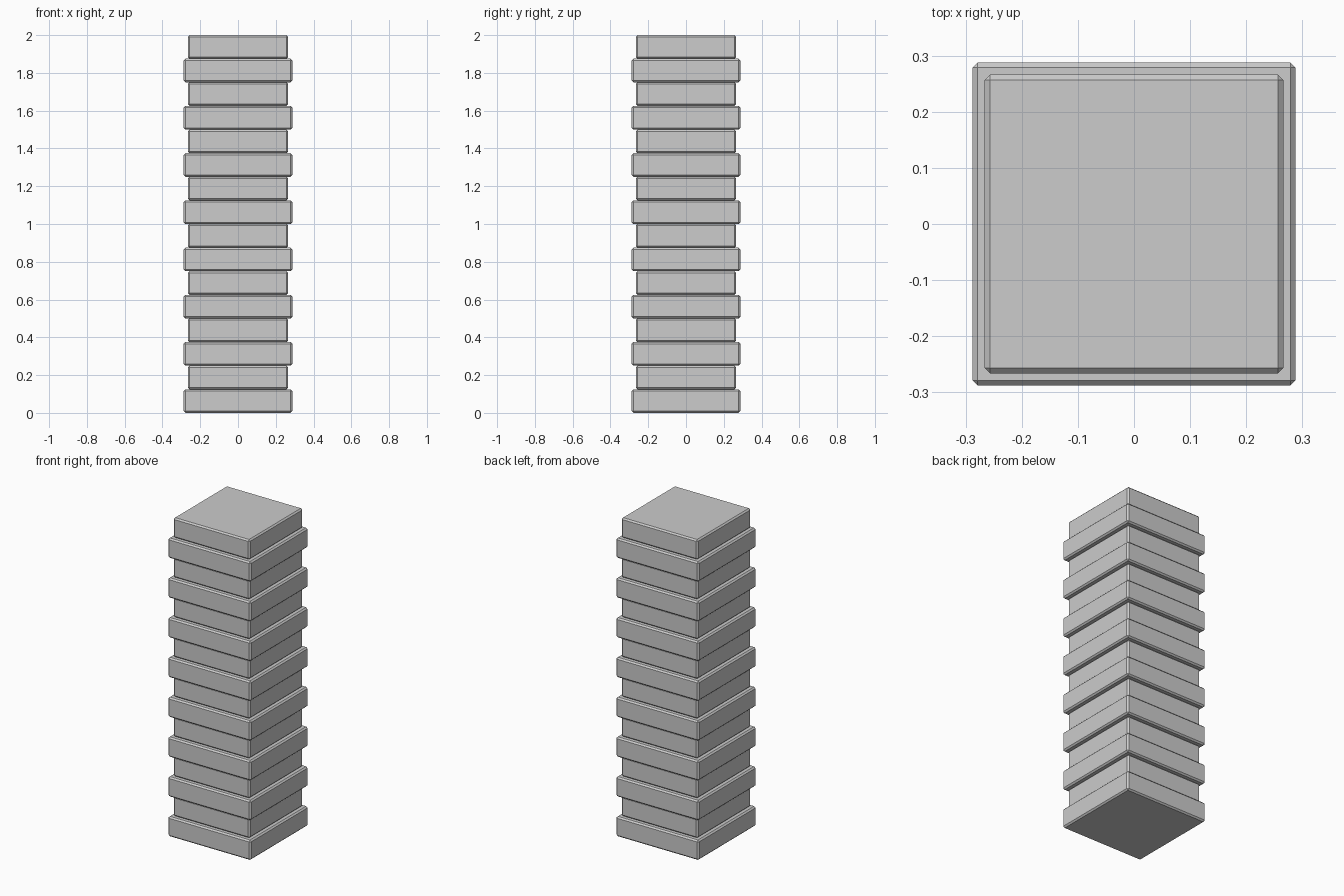
import bpy

cube = bpy.data.objects.get("Cube")
if cube:
    bpy.data.objects.remove(cube, do_unlink=True)

# Single stone colour
stone = bpy.data.materials.new("light_grey_stone")
stone.use_nodes = True
grey = (0.604, 0.604, 0.604, 1)
stone.diffuse_color = grey
stone.node_tree.nodes["Principled BSDF"].inputs["Base Color"].default_value = grey

LEVELS = 16
HEIGHT = 2 / LEVELS


def block(name, width, level):
    """Square slab with chamfered edges, resting at the given level."""
    bpy.ops.mesh.primitive_cube_add(size=1, location=(0, 0, (level + 0.5) * HEIGHT))
    obj = bpy.context.object
    obj.name = name
    obj.scale = (width, width, HEIGHT)
    bpy.ops.object.transform_apply(location=False, rotation=False, scale=True)
    chamfer = obj.modifiers.new("chamfer", 'BEVEL')
    chamfer.width = 0.009
    chamfer.segments = 1
    obj.data.materials.append(stone)


# Alternating wide bands and narrow courses, from the ground up
for level in range(LEVELS):
    if level % 2 == 0:
        block(f"wide_band_{level // 2 + 1}", 0.575, level)
    else:
        block(f"narrow_course_{level // 2 + 1}", 0.532, level)
